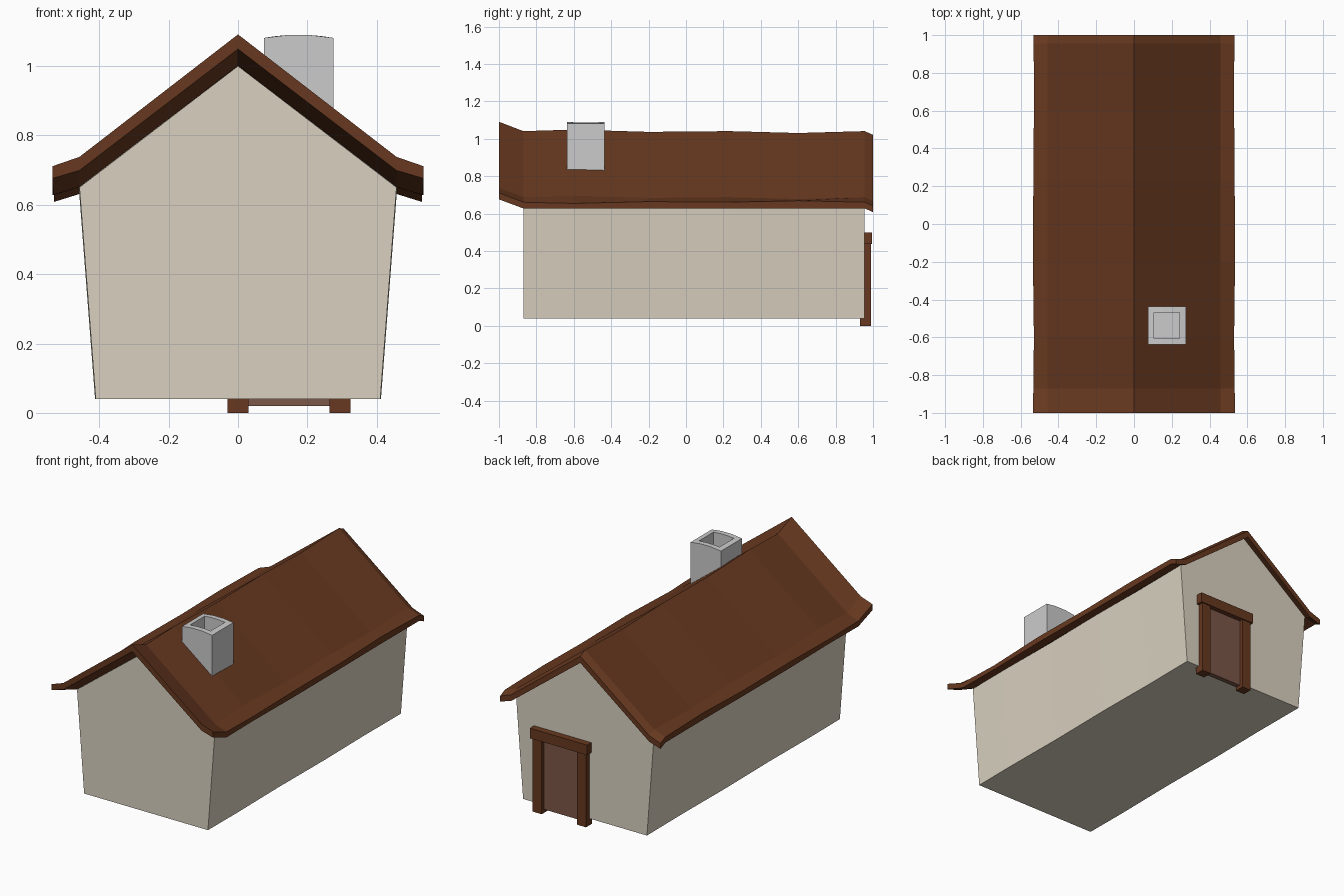
import bpy
import bmesh

if "Cube" in bpy.data.objects:
    bpy.data.objects.remove(bpy.data.objects["Cube"])


def material(name, color):
    m = bpy.data.materials.new(name)
    m.diffuse_color = (*color, 1)
    m.use_nodes = True
    m.node_tree.nodes["Principled BSDF"].inputs["Base Color"].default_value = m.diffuse_color
    return m


ROOF = material("brown_wood", (0.135, 0.04, 0.014))
WALL = material("cream_plaster", (0.70, 0.64, 0.53))
DOOR = material("door_wood", (0.20, 0.095, 0.065))


def loft(name, rings, mat=None):
    """Skin equal-length closed rings and cap both ends."""
    bm = bmesh.new()
    loops = [[bm.verts.new(p) for p in r] for r in rings]
    n = len(loops[0])
    for a, b in zip(loops, loops[1:]):
        for i in range(n):
            j = (i + 1) % n
            bm.faces.new((a[i], a[j], b[j], b[i]))
    bm.faces.new(loops[0])
    bm.faces.new(loops[-1])
    bmesh.ops.recalc_face_normals(bm, faces=bm.faces)
    me = bpy.data.meshes.new(name)
    bm.to_mesh(me)
    bm.free()
    ob = bpy.data.objects.new(name, me)
    bpy.context.collection.objects.link(ob)
    if mat:
        me.materials.append(mat)
    return ob


def box(name, x0, x1, y0, y1, z0, z1, mat):
    return loft(name, [[(x0, y0, z), (x1, y0, z), (x1, y1, z), (x0, y1, z)]
                       for z in (z0, z1)], mat)


# Walls: gabled prism flaring out towards the eaves, slightly uneven along its length
wall_stations = [(-0.87, 0), (-0.6, 0.002), (-0.2, -0.002), (0.23, 0.002),
                 (0.6, -0.002), (0.955, 0)]
loft("walls", [[(-0.41 - w, y, 0.04), (0.41 + w, y, 0.04), (0.457 + w, y, 0.65),
                (0, y, 1.0), (-0.457 - w, y, 0.65)] for y, w in wall_stations], WALL)

# Roof: kicked-eave slab; each station has y, top shift, underside shift, eave x
stations = [(-1, 0.05, 0.048, 0.535), (-0.87, 0, 0, 0.533), (-0.6, 0.008, 0, 0.53),
            (-0.2, -0.004, 0, 0.535), (0.23, 0, 0, 0.533), (0.6, -0.01, 0, 0.53),
            (0.955, 0, 0, 0.531), (1, -0.02, -0.02, 0.531)]


def roof_ring(y, t, u, e):
    eave_t = t if abs(y) > 0.8 else -t * 0.8
    top = [(e, 0.661 + eave_t), (0.457, 0.688 + t), (0, 1.041 + t)]
    low = [(0, 1.001 + u), (0.457, 0.651 + u), (e, 0.628 + u)]
    mirrored_top = [(-x, z) for x, z in top[1::-1]]
    mirrored_low = [(-x, z) for x, z in low[:0:-1]]
    return [(x, y, z) for x, z in top + mirrored_top + mirrored_low + low]


loft("roof", [roof_ring(*s) for s in stations], ROOF)


# Chimney: arched rim, hollow flue, base sunk into the roof slope
def flue_ring(x0, x1, y0, y1, height):
    xs = [x0 + (x1 - x0) * i / 3 for i in range(4)]
    return ([(x, y0, height(x)) for x in xs] +
            [(x, y1, height(x)) for x in reversed(xs)])


def rim(x):
    return 1.09 - 0.9 * (x - 0.175) ** 2


def base(x):
    return 1.02 - 0.77 * x


outer = (0.075, 0.275, -0.637, -0.437)
inner = (0.106, 0.242, -0.605, -0.468)
loft("chimney", [flue_ring(*outer, base), flue_ring(*outer, rim),
                 flue_ring(*inner, rim), flue_ring(*inner, lambda x: rim(x) - 0.1)])

# Back door with its frame
for side, x in (("right", -0.03), ("left", 0.264)):
    box("door_post_" + side, x, x + 0.06, 0.93, 0.988, 0, 0.44, ROOF)
box("door_lintel", -0.042, 0.338, 0.93, 0.995, 0.438, 0.498, ROOF)
box("door_panel", 0.025, 0.27, 0.935, 0.965, 0.02, 0.44, DOOR)
